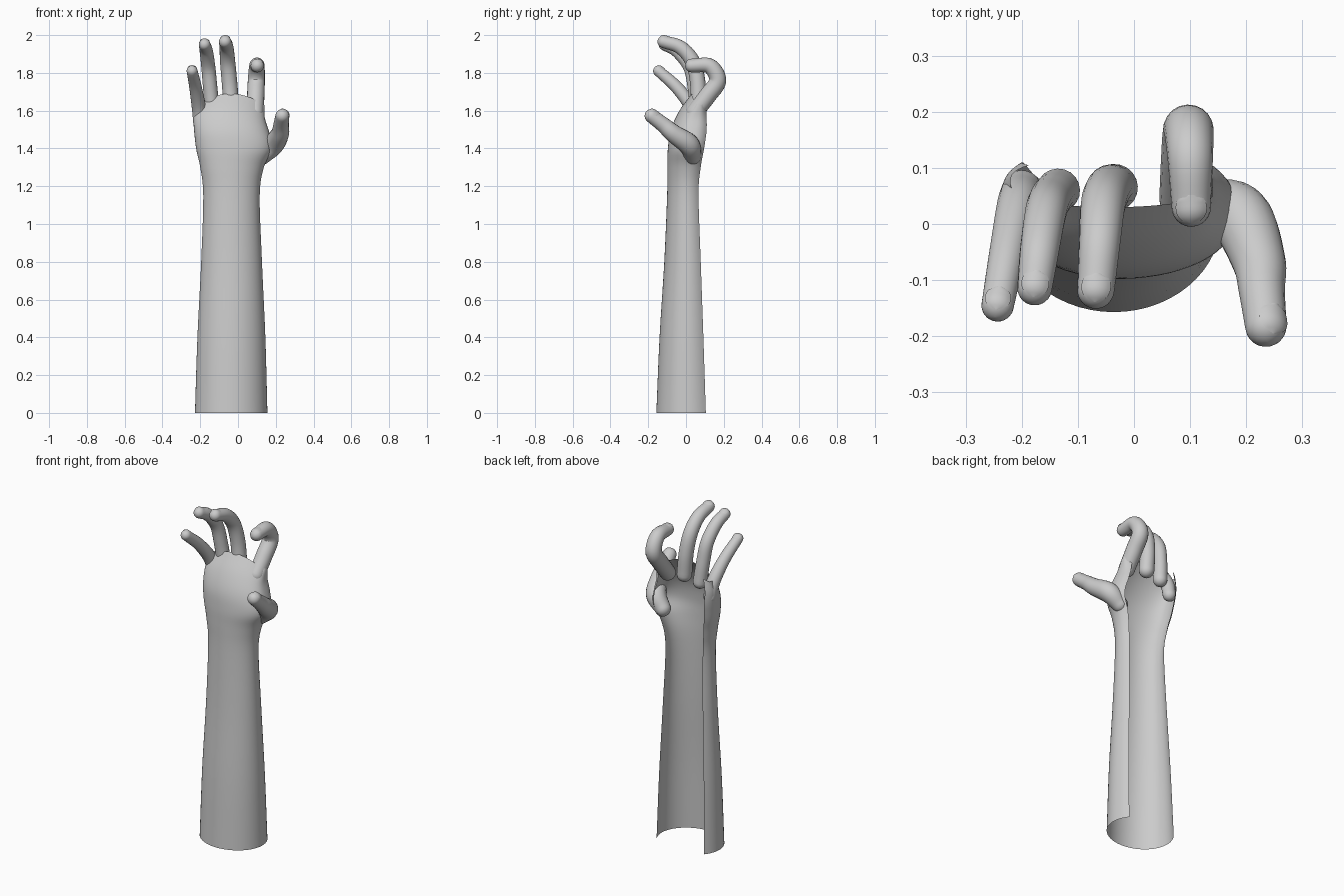
import bpy, bmesh, math
from mathutils import Vector

cube = bpy.data.objects.get("Cube")
if cube:
    bpy.data.objects.remove(cube, do_unlink=True)

skin = bpy.data.materials.new("pale_grey")
skin.use_nodes = True
grey = (0.6, 0.6, 0.6, 1)
skin.diffuse_color = grey
skin.node_tree.nodes["Principled BSDF"].inputs["Base Color"].default_value = grey


def spline(points, steps):
    """Catmull-Rom samples through tuples of any length."""
    pts = [Vector(p) for p in points]
    pts = [2 * pts[0] - pts[1]] + pts + [2 * pts[-1] - pts[-2]]
    out = []
    for i in range(1, len(pts) - 2):
        a, b, c, d = pts[i - 1:i + 3]
        for s in range(steps):
            t = s / steps
            out.append(b + (c - a) * (t / 2) + (2 * a - 5 * b + 4 * c - d) * (t * t / 2)
                       + (3 * b - a - 3 * c + d) * (t ** 3 / 2))
    return out + [pts[-2]]


def loft(name, rows, closed):
    """Skin a list of point rows with quads."""
    bm = bmesh.new()
    grid = [[bm.verts.new(p) for p in row] for row in rows]
    for lo, hi in zip(grid, grid[1:]):
        n = len(lo)
        for i in range(n if closed else n - 1):
            j = (i + 1) % n
            bm.faces.new((lo[i], lo[j], hi[j], hi[i]))
    if closed:
        bm.faces.new(grid[0][::-1])
        bm.faces.new(grid[-1])
        bmesh.ops.recalc_face_normals(bm, faces=bm.faces)
    for f in bm.faces:
        f.smooth = True
    mesh = bpy.data.meshes.new(name)
    bm.to_mesh(mesh)
    bm.free()
    obj = bpy.data.objects.new(name, mesh)
    mesh.materials.append(skin)
    bpy.context.collection.objects.link(obj)
    return obj


# Forearm and palm: an open-backed shell (z, x min, x max, y front, y back edge)
sections = [
    (0, -0.228, 0.156, -0.157, 0.105),
    (0.4, -0.215, 0.145, -0.14, 0.092),
    (0.8, -0.195, 0.127, -0.115, 0.078),
    (1.15, -0.184, 0.115, -0.1, 0.066),
    (1.3, -0.2, 0.137, -0.098, 0.075),
    (1.4, -0.222, 0.182, -0.096, 0.09),
    (1.5, -0.232, 0.165, -0.08, 0.1),
    (1.6, -0.235, 0.142, -0.035, 0.1),
    (1.69, -0.22, 0.14, 0.03, 0.1),
]
WRAP = math.radians(35)
rows = []
for z, x0, x1, yf, yb in spline(sections, 5):
    cx, a = (x0 + x1) / 2, (x1 - x0) / 2
    b = (yb - yf) / (1 + math.sin(WRAP))
    palm = max(0, min(1, (z - 1.2) / 0.4))
    row = []
    for i in range(41):
        t = math.pi - WRAP + (math.pi + 2 * WRAP) * i / 40
        c, s = math.cos(t), math.sin(t)
        flat = math.copysign(abs(s) ** (1 - 0.3 * palm), s)
        # the knuckle line drops towards both sides
        drop = 0.06 * max(0, (z - 1.45) / 0.24) * c * c
        row.append((cx + a * c, yf + b + b * flat, z - drop))
    rows.append(row)
loft("forearm_and_palm", rows, False)


def finger(name, path, dorsal):
    """Tapered tube with rounded ends; path holds (x, y, z, radius)."""
    samples = spline(path, 7)
    mids = [Vector(p[:3]) for p in samples]
    radii = [p[3] for p in samples]
    first, last = mids[1] - mids[0], mids[-1] - mids[-2]
    rings = [(m, r) for m, r in zip(mids, radii)]
    # hemispherical caps
    for k in range(1, 7):
        ang = math.pi / 2 * k / 6.2
        rings.append((mids[-1] + last.normalized() * radii[-1] * math.sin(ang), radii[-1] * math.cos(ang)))
        rings.insert(0, (mids[0] - first.normalized() * radii[0] * math.sin(ang), radii[0] * math.cos(ang)))
    rows = []
    for i, (m, r) in enumerate(rings):
        way = (rings[min(i + 1, len(rings) - 1)][0] - rings[max(i - 1, 0)][0]).normalized()
        side = way.cross(Vector((1, 0.05, 0))).normalized()
        other = way.cross(side)
        rows.append([m + r * (math.cos(t) * side + math.sin(t) * other)
                     for t in [math.tau * k / 20 for k in range(20)]])
    loft(name, rows, True)

    # Nail: a thin curved plate wrapped on the back of the fingertip
    way = last.normalized()
    up = Vector(dorsal)
    up = (up - way * up.dot(way)).normalized()
    side = way.cross(up)
    r = radii[-1]
    rows = []
    for i in range(9):
        u = -1 + 2 * i / 8
        half = 0.85 * math.sqrt(max(0.02, 1 - abs(u) ** 3))
        along = r * (0.1 + 0.75 * u)
        rr = math.sqrt(r * r - max(0, along) ** 2) + 0.002
        rows.append([mids[-1] + way * along + rr * (math.cos(h * half) * up + math.sin(h * half) * side)
                     for h in [-1 + k / 4 for k in range(9)]])
    loft(name + "_nail", rows, False)


# Fingers
finger("index_finger", [(0.09, 0.045, 1.59, 0.045), (0.094, 0.115, 1.68, 0.046),
                        (0.097, 0.168, 1.76, 0.045), (0.1, 0.125, 1.836, 0.041),
                        (0.102, 0.03, 1.838, 0.035)], (0, 0, 1))
finger("middle_finger", [(-0.035, 0.065, 1.62, 0.042), (-0.045, 0.062, 1.75, 0.041),
                         (-0.055, 0.035, 1.86, 0.04), (-0.061, -0.03, 1.935, 0.037),
                         (-0.068, -0.118, 1.965, 0.033)], (0, 0, 1))
finger("ring_finger", [(-0.135, 0.06, 1.6, 0.039), (-0.147, 0.047, 1.72, 0.038),
                       (-0.157, 0.022, 1.83, 0.037), (-0.168, -0.045, 1.915, 0.035),
                       (-0.177, -0.114, 1.95, 0.031)], (0, 0, 1))
finger("little_finger", [(-0.2, 0.06, 1.53, 0.036), (-0.208, 0.03, 1.62, 0.037),
                         (-0.225, -0.05, 1.725, 0.033), (-0.243, -0.145, 1.81, 0.029)], (0, 0.5, 1))

# Thumb
finger("thumb", [(0.13, 0.035, 1.36, 0.045), (0.187, 0.015, 1.42, 0.056),
                 (0.222, -0.065, 1.478, 0.048), (0.228, -0.12, 1.525, 0.041),
                 (0.235, -0.182, 1.572, 0.037)], (0.6, 0.2, 1))
